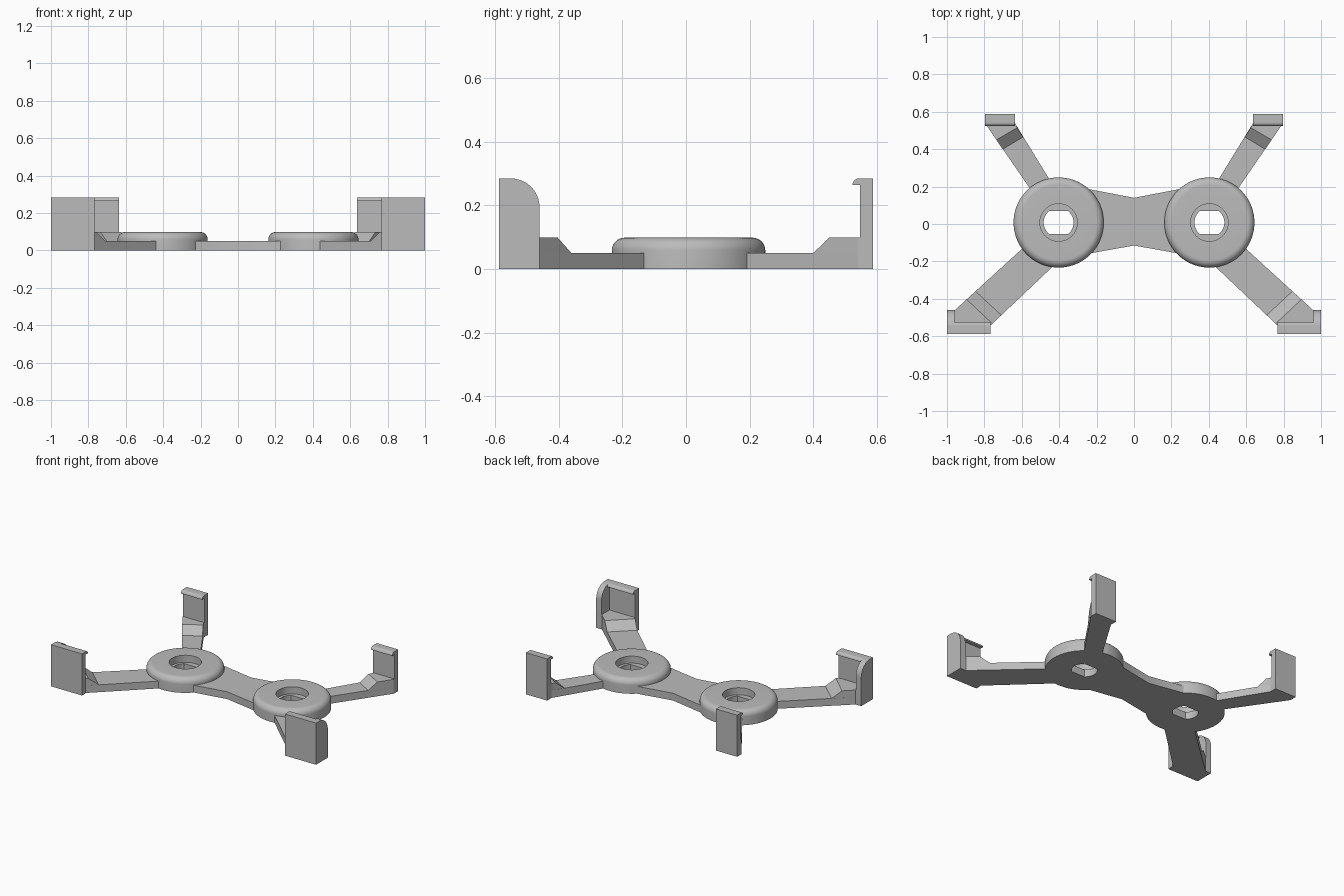
import bpy, bmesh
from math import sin, cos, radians

old = bpy.data.objects.get("Cube")
if old:
    bpy.data.objects.remove(old)

GREY = (0.5, 0.5, 0.5, 1)
grey = bpy.data.materials.new("plain grey")
grey.use_nodes = True
grey.diffuse_color = GREY
grey.node_tree.nodes["Principled BSDF"].inputs["Base Color"].default_value = GREY


def loft(name, loops, ring=False, mirror=True):
    """Skin matching loops; cap the ends, or join last to first for a ring."""
    bm = bmesh.new()
    rows = [[bm.verts.new(p) for p in loop] for loop in loops]
    pairs = list(zip(rows, rows[1:])) + ([(rows[-1], rows[0])] if ring else [])
    for a, b in pairs:
        for i in range(len(a)):
            bm.faces.new((a[i - 1], a[i], b[i], b[i - 1]))
    if not ring:
        bm.faces.new(rows[0])
        bm.faces.new(rows[-1])
    bmesh.ops.recalc_face_normals(bm, faces=bm.faces)
    mesh = bpy.data.meshes.new(name)
    bm.to_mesh(mesh)
    bm.free()
    mesh.materials.append(grey)
    obj = bpy.data.objects.new(name, mesh)
    bpy.context.collection.objects.link(obj)
    if mirror:
        obj.modifiers.new("Mirror", 'MIRROR').use_mirror_merge = False
    bpy.ops.object.select_all(action='DESELECT')
    obj.select_set(True)
    bpy.context.view_layer.objects.active = obj
    bpy.ops.object.shade_smooth_by_angle(angle=radians(30))
    return obj


def slab(name, low, high, z0, z1, mirror=True):
    return loft(name, [[(x, y, z0) for x, y in low], [(x, y, z1) for x, y in high]],
                mirror=mirror)


def side_profile(name, yz, x0, x1):
    return loft(name, [[(x, y, z) for y, z in yz] for x in (x0, x1)])


def arc(cy, cz, r, start, end, n=10):
    angles = [radians(start + (end - start) * i / n) for i in range(n + 1)]
    return [(cy + r * cos(a), cz + r * sin(a)) for a in angles]


# Round hubs with a counterbore and a flat-sided through hole
CX, CY, R, H, FILLET, BORE = 0.403, 0.008, 0.241, 0.098, 0.04, 0.08
FLAT = BORE * sin(radians(50))


def hub_ring(r, z):
    lim = FLAT if r == BORE else r
    pts = []
    for i in range(72):
        a = radians(i * 5)
        pts.append((CX + r * cos(a), CY + max(-lim, min(lim, r * sin(a))), z))
    return pts


section = [(BORE, 0), (R, 0)] + arc(R - FILLET, H - FILLET, FILLET, 0, 90)
section += [(0.1, H), (0.1, 0.05), (BORE, 0.05)]
loft("hub", [hub_ring(r, z) for r, z in section], ring=True)

# Waisted bridge between the hubs
THICK, PAD = 0.05, 0.098
half = [(0, 0.14), (0.24, 0.186), (0.24, -0.158), (0, -0.115)]
bridge = half + [(-0.24, -0.158), (-0.24, 0.186)]
slab("bridge", bridge, bridge, 0, THICK, mirror=False)

# Back arms with a ramped pad
back_arm = [(0.55, 0.18), (0.797, 0.54), (0.797, 0.57), (0.637, 0.57), (0.637, 0.54), (0.447, 0.23)]
slab("back_arm", back_arm, back_arm, 0, THICK)
back_end = [(0.797, 0.54), (0.797, 0.57), (0.637, 0.57), (0.637, 0.54)]
slab("back_pad", [(0.593, 0.465), (0.702, 0.40)] + back_end,
     [(0.624, 0.515), (0.736, 0.45)] + back_end, THICK, PAD)

# Front arms with a ramped pad
front_end = [(0.957, -0.46), (0.98, -0.46), (0.98, -0.57), (0.77, -0.57), (0.77, -0.545)]
front_arm = [(0.585, -0.12)] + front_end + [(0.405, -0.2)]
slab("front_arm", front_arm, front_arm, 0, THICK)
slab("front_pad", [(0.71, -0.487), (0.847, -0.36)] + front_end,
     [(0.757, -0.533), (0.895, -0.403)] + front_end, THICK, PAD)

# Upright clips with a small rounded lip
TOP, END = 0.284, 0.587
lip = [(0.547, 0), (END, 0), (END, TOP)] + arc(0.543, TOP - 0.02, 0.02, 90, 180) + [(0.547, TOP - 0.02)]
side_profile("back_clip", lip, 0.637, 0.797)
side_profile("front_clip", [(-y, z) for y, z in lip], 0.766, 1)

# Outer cheeks closing the front corners
cheek = [(-0.46, 0), (-END, 0), (-END, TOP)] + arc(-0.55, TOP - 0.09, 0.09, 90, 0)
side_profile("front_cheek", cheek, 0.96, 1)
